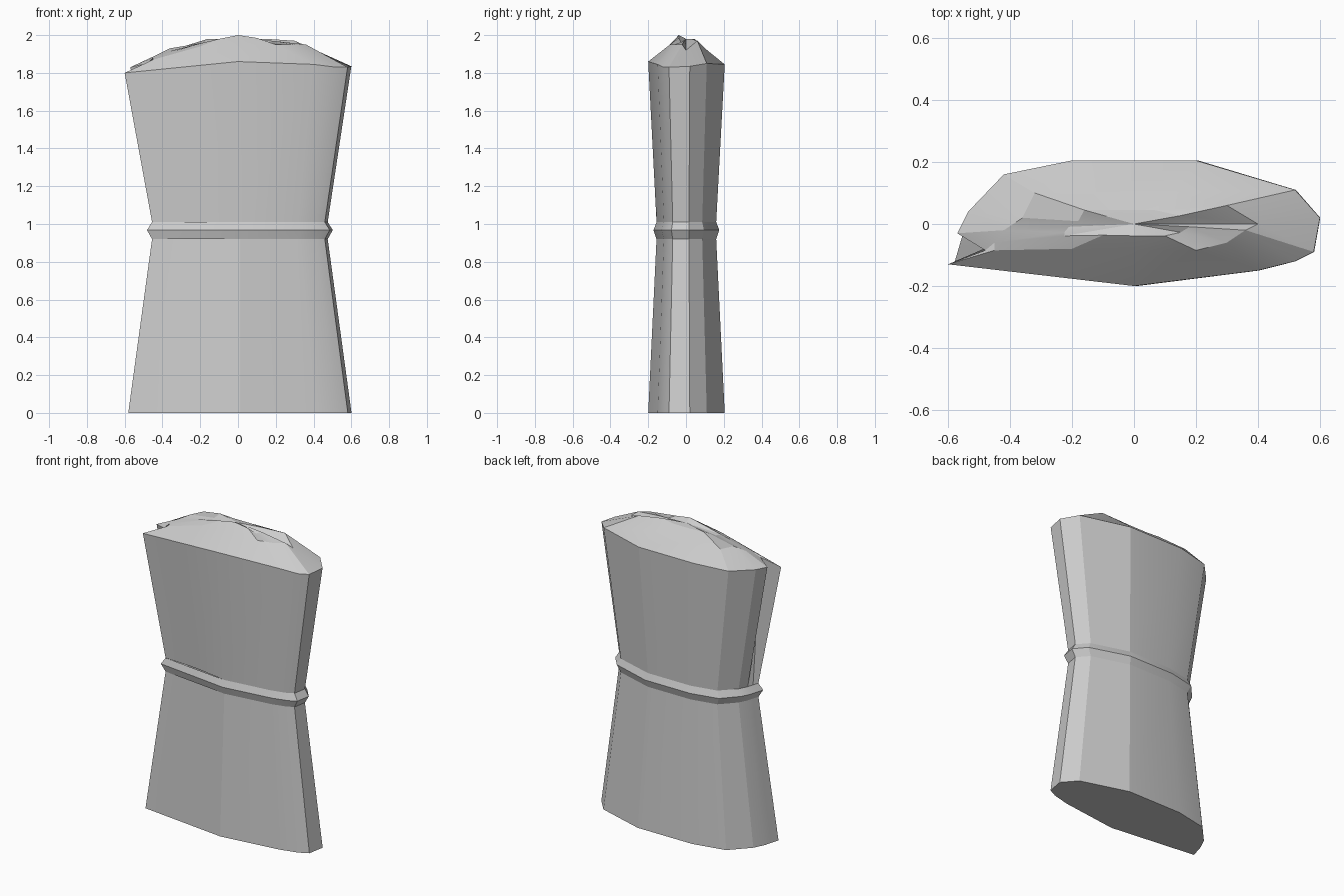
import bpy, bmesh, math

cube = bpy.data.objects.get("Cube")
if cube:
    bpy.data.objects.remove(cube, do_unlink=True)

mat = bpy.data.materials.new("plain grey")
mat.use_nodes = True
GREY = (0.6, 0.6, 0.6, 1)
mat.diffuse_color = GREY
mat.node_tree.nodes["Principled BSDF"].inputs["Base Color"].default_value = GREY

# Flared rim, counter-clockwise from the front corner, ending in a small notch
RIM = [(-.6, -.13, 1.8), (-.3, -.165, 1.83), (0, -.2, 1.86), (.4, -.15, 1.845),
       (.52, -.12, 1.83), (.58, -.09, 1.83), (.6, .02, 1.835), (.52, .11, 1.85),
       (.2, .205, 1.845), (-.2, .205, 1.845), (-.42, .16, 1.835),
       (-.535, .04, 1.83), (-.57, -.03, 1.83), (-.48, -.085, 1.85)]
FOLD, NOTCH = 1, len(RIM) - 1

# Shoulder of the bunched top
SHOULDER = [(-.45, -.085, 1.87), (-.2, -.08, 1.94), (0, -.085, 1.95), (.2, -.085, 1.95),
            (.3, -.06, 1.95), (.36, -.02, 1.95), (.4, 0, 1.92), (.3, .06, 1.97),
            (.13, .1, 1.93), (-.13, .1, 1.93), (-.32, .1, 1.93),
            (-.36, .02, 1.93), (-.42, -.02, 1.9), (-.45, -.06, 1.88)]
TIP_HEIGHTS = [1.95, 1.98, 2, 1.985, 1.96, 1.97, 1.95, 1.98,
               1.975, 1.975, 1.98, 1.96, 1.95, 1.95]


def level(z, sx, sy, fold=0.0):
    """Rim outline scaled down to one height, with the notch closed."""
    ring = []
    for i, (x, y, _) in enumerate(RIM):
        if i == NOTCH:
            x, y = -.585, -.08
        if i == FOLD:
            y += fold
        ring.append((x * sx + .01, y * sy, z))
    return ring


def loft(name, rings, smooth_angle, cap_bottom=False, peak=None):
    bm = bmesh.new()
    rows = [[bm.verts.new(p) for p in ring] for ring in rings]
    n = len(rows[0])
    for low, high in zip(rows, rows[1:]):
        for i in range(n):
            j = (i + 1) % n
            bm.faces.new((low[i], low[j], high[j], high[i]))
    if cap_bottom:
        bm.faces.new(rows[0][::-1])
    if peak:
        top = bm.verts.new(peak)
        for i in range(n):
            bm.faces.new((rows[-1][i], rows[-1][(i + 1) % n], top))
    mesh = bpy.data.meshes.new(name)
    bm.to_mesh(mesh)
    bm.free()
    mesh.materials.append(mat)
    obj = bpy.data.objects.new(name, mesh)
    bpy.context.collection.objects.link(obj)
    bpy.ops.object.select_all(action='DESELECT')
    obj.select_set(True)
    bpy.context.view_layer.objects.active = obj
    bpy.ops.object.shade_smooth_by_angle(angle=math.radians(smooth_angle))
    return obj


# Lower and upper bundle, pinched at the waist
waist_low = level(.92, .775, .78, fold=.03)
waist_high = level(1.01, .775, .78, fold=.015)
loft("lower_bundle", [level(0, .985, 1), waist_low], 16, cap_bottom=True)
loft("upper_bundle", [waist_high, RIM], 16)

# Tie around the waist with a ridged outer edge
loft("waist_band", [level(.92, .775, .78), level(.968, .82, .86),
                    level(1.01, .775, .78)], 16)

# Uneven bunched top
tips = [(x * .5, y * .45, z) for (x, y, _), z in zip(SHOULDER, TIP_HEIGHTS)]
loft("bunched_top", [RIM, SHOULDER, tips], 16, peak=(0, 0, 1.98))
